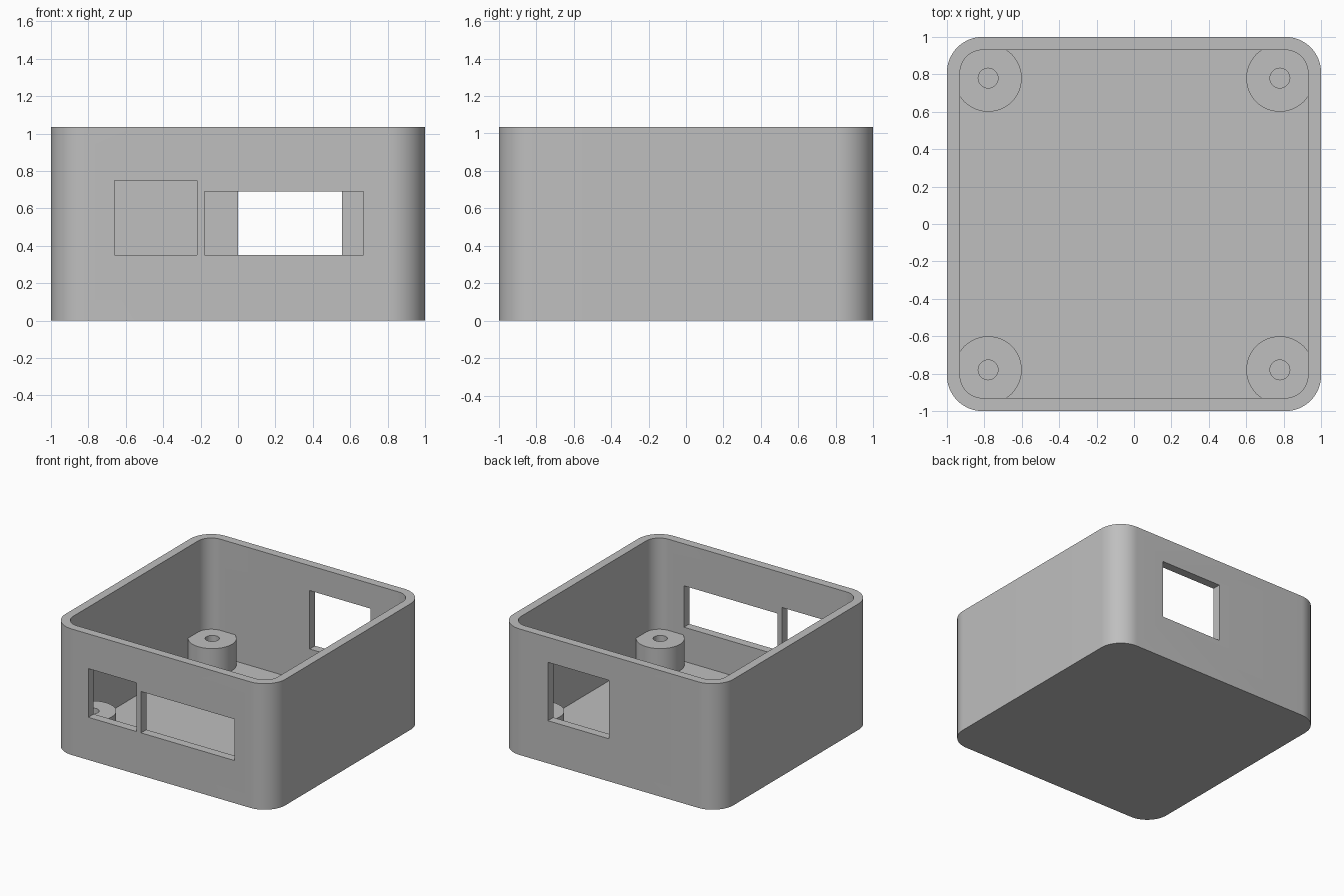
import bpy, bmesh, math

if "Cube" in bpy.data.objects:
    bpy.data.objects.remove(bpy.data.objects["Cube"])

HEIGHT = 1.035
WALL = 0.07
POST_XY = 0.78

grey = bpy.data.materials.new("plain grey")
grey.diffuse_color = (0.52, 0.52, 0.52, 1)
grey.use_nodes = True
grey.node_tree.nodes["Principled BSDF"].inputs["Base Color"].default_value = grey.diffuse_color


def prism(name, outline, z0, z1):
    """Extrude a closed outline from z0 to z1."""
    bm = bmesh.new()
    base = bm.faces.new([bm.verts.new((x, y, z0)) for x, y in outline])
    top = bmesh.ops.extrude_face_region(bm, geom=[base])["geom"]
    bmesh.ops.translate(bm, vec=(0, 0, z1 - z0),
                        verts=[v for v in top if isinstance(v, bmesh.types.BMVert)])
    bmesh.ops.recalc_face_normals(bm, faces=bm.faces)
    mesh = bpy.data.meshes.new(name)
    bm.to_mesh(mesh)
    bm.free()
    mesh.materials.append(grey)
    obj = bpy.data.objects.new(name, mesh)
    bpy.context.collection.objects.link(obj)
    return obj


def rounded_square(half, radius, steps=16):
    pts = []
    for q, (sx, sy) in enumerate([(1, 1), (-1, 1), (-1, -1), (1, -1)]):
        for i in range(steps + 1):
            a = math.pi / 2 * (q + i / steps)
            pts.append((sx * (half - radius) + radius * math.cos(a),
                        sy * (half - radius) + radius * math.sin(a)))
    return pts


def circle(cx, cy, r, n=48):
    return [(cx + r * math.cos(2 * math.pi * i / n),
             cy + r * math.sin(2 * math.pi * i / n)) for i in range(n)]


def subtract(target, cutter):
    """Cut the cutter out of the target, then remove the cutter."""
    cutter.hide_render = True
    mod = target.modifiers.new("cut", 'BOOLEAN')
    mod.operation = 'DIFFERENCE'
    mod.solver = 'EXACT'
    mod.object = cutter
    bpy.context.view_layer.objects.active = target
    bpy.ops.object.modifier_apply(modifier=mod.name)
    bpy.data.objects.remove(cutter)


corners = [(sx * POST_XY, sy * POST_XY) for sx in (-1, 1) for sy in (-1, 1)]

# Outer shell and the hollow inside it; the hollow leaves the corner posts standing
body = prism("enclosure_body", rounded_square(1.0, 0.19), 0, HEIGHT)
cavity = prism("cavity", rounded_square(1 - WALL, 0.12), WALL, HEIGHT + 0.3)
for x, y in corners:
    subtract(cavity, prism("post", circle(x, y, 0.18), 0, 0.286))
subtract(body, cavity)

# Screw holes in the posts
for x, y in corners:
    subtract(body, prism("screw_hole", circle(x, y, 0.053, 32), WALL, 0.5))

# Openings: two in the front wall, one in the back wall (x0, x1, z0, z1, side)
for x0, x1, z0, z1, side in [(-0.66, -0.22, 0.35, 0.75, -1),
                             (-0.18, 0.67, 0.35, 0.69, -1),
                             (0.0, 0.555, 0.35, 0.83, 1)]:
    ya, yb = sorted((side * 0.88, side * 1.1))
    subtract(body, prism("opening", [(x0, ya), (x1, ya), (x1, yb), (x0, yb)], z0, z1))

# Smooth rounded corners, crisp edges
bpy.ops.object.select_all(action='DESELECT')
body.select_set(True)
bpy.context.view_layer.objects.active = body
bpy.ops.object.shade_smooth_by_angle(angle=math.radians(30))
